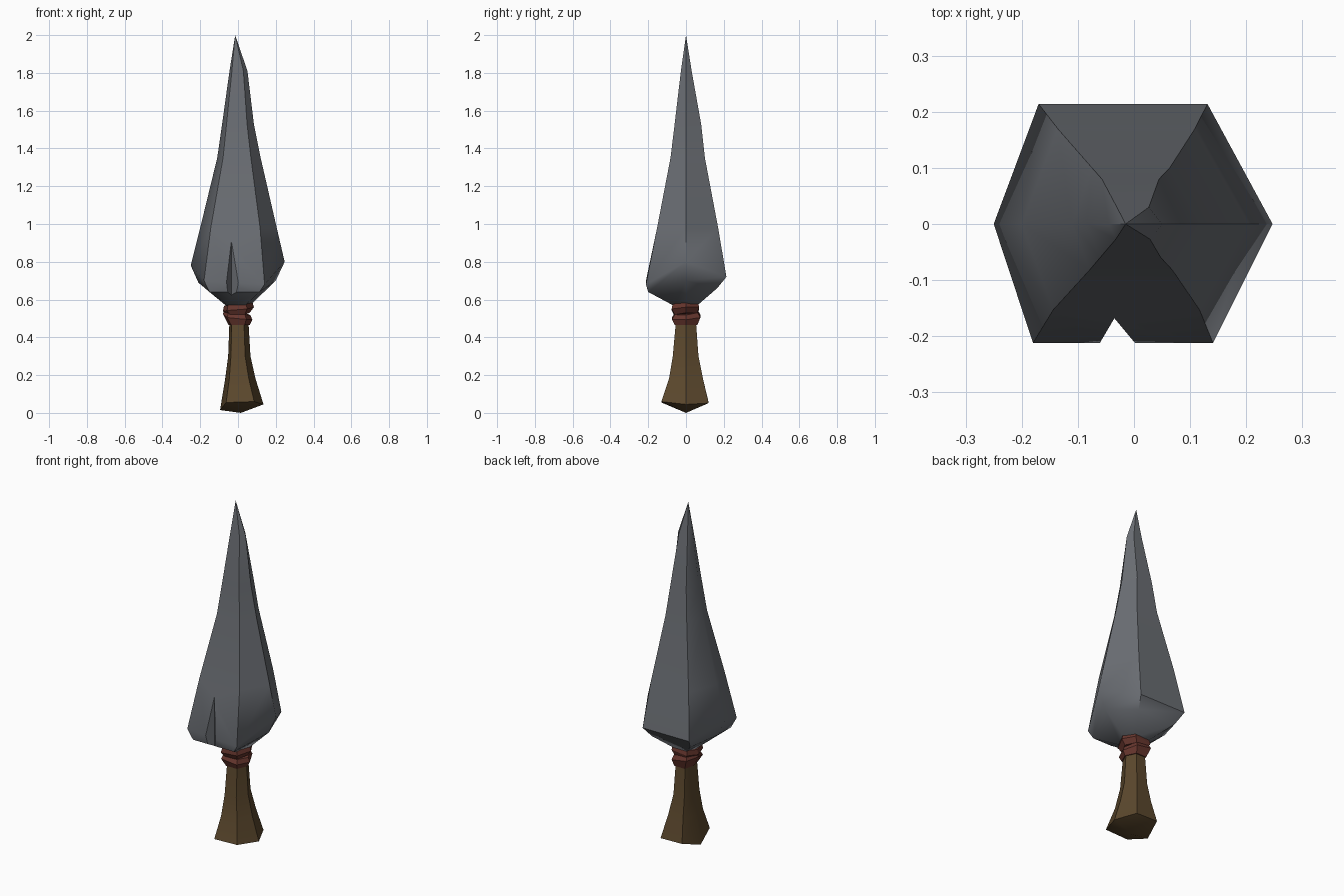
import bpy

if "Cube" in bpy.data.objects:
    bpy.data.objects.remove(bpy.data.objects["Cube"])

def material(name, rgb):
    m = bpy.data.materials.new(name)
    m.diffuse_color = (*rgb, 1)
    m.use_nodes = True
    m.node_tree.nodes["Principled BSDF"].inputs["Base Color"].default_value = m.diffuse_color
    return m

STEEL = material("grey stone", (0.145, 0.155, 0.172))
WOOD = material("brown wood", (0.105, 0.064, 0.026))
CORD = material("red cord", (0.135, 0.037, 0.027))

def ring(z, xl, xr, yf, yb, dz=(0, 0, 0, 0, 0, 0), cx=0.0):
    """Six-sided section: left, front left, front right, right, back right, back left."""
    pts = [(xl, 0), (cx + (xl - cx) * .72, yf), (cx + (xr - cx) * .57, yf),
           (xr, 0), (cx + (xr - cx) * .53, yb), (cx + (xl - cx) * .68, yb)]
    return [(x, y, z + d) for (x, y), d in zip(pts, dz)]

def loft(name, rings, mat, bottom, top, angle):
    """Skin the sections and close both ends to a point."""
    n = len(rings[0])
    verts = [p for r in rings for p in r] + [bottom, top]
    b, t = len(verts) - 2, len(verts) - 1
    last = (len(rings) - 1) * n
    faces = []
    for i in range(n):
        j = (i + 1) % n
        faces.append((b, j, i))
        for k in range(0, last, n):
            faces.append((k + i, k + j, k + n + j, k + n + i))
        faces.append((last + i, last + j, t))
    me = bpy.data.meshes.new(name)
    me.from_pydata(verts, [], faces)
    me.materials.append(mat)
    ob = bpy.data.objects.new(name, me)
    bpy.context.collection.objects.link(ob)
    smooth(ob, angle)
    return ob

def smooth(ob, angle):
    bpy.ops.object.select_all(action='DESELECT')
    ob.select_set(True)
    bpy.context.view_layer.objects.active = ob
    bpy.ops.object.shade_smooth_by_angle(angle=angle)

# blade: rounded underside, uneven rim, long taper
blade = loft("blade", [
    ring(.565, -.06, .06, -.06, .055),
    ring(.69, -.21, .20, -.20, .165, (0, -.05, -.05, .01, -.03, -.03)),
    ring(.79, -.25, .247, -.212, .214, (-.01, -.09, -.11, .01, -.07, -.07)),
    ring(.98, -.20, .205, -.153, .17),
    ring(1.35, -.11, .12, -.082, .10),
    ring(1.53, -.084, .084, -.06, .08),
    ring(1.81, -.045, .05, -.027, .03)],
    STEEL, (0, 0, .56), (-.015, 0, 2), .8)

# notch in the front rim, cut with a vertical wedge
wedge = [(-.035, -.168), (-.095, -.27), (.05, -.27)]
cutter = loft("notch_cutter", [[(x, y, z) for x, y in reversed(wedge)][::-1] for z in (.5, 1.1)],
              STEEL, (-.03, -.24, .5), (-.03, -.24, 1.1), .1)
cutter.hide_render = True
mod = blade.modifiers.new("notch", 'BOOLEAN')
mod.operation = 'DIFFERENCE'
mod.object = cutter
mod.solver = 'EXACT'
bpy.context.view_layer.objects.active = blade
bpy.ops.object.modifier_apply(modifier="notch")
bpy.data.objects.remove(cutter)
smooth(blade, .8)

# flared handle with a shallow pointed butt
loft("handle", [
    ring(.03, -.095, .135, -.13, .12, (-.015, .025, .03, .015, .022, .025), .02),
    ring(.18, -.068, .093, -.09, .09, cx=.01),
    ring(.30, -.052, .066, -.07, .066),
    ring(.52, -.044, .053, -.05, .05)],
    WOOD, (.015, 0, 0), (0, 0, .53), .7)

# two tilted cord wraps
tilt_a = (.02, .0, -.01, -.012, .0, .015)
tilt_b = (-.012, -.008, .0, .01, .01, .0)
loft("lower_cord", [
    ring(.465, -.05, .062, -.06, .06),
    ring(.505, -.08, .076, -.074, .076, tilt_a),
    ring(.53, -.07, .066, -.06, .062, tilt_a)],
    CORD, (0, 0, .465), (0, 0, .53), .4)
loft("upper_cord", [
    ring(.52, -.055, .062, -.06, .06, tilt_b),
    ring(.55, -.08, .084, -.076, .07, tilt_b),
    ring(.578, -.074, .076, -.07, .062, tilt_b)],
    CORD, (0, 0, .52), (0, 0, .58), .4)
